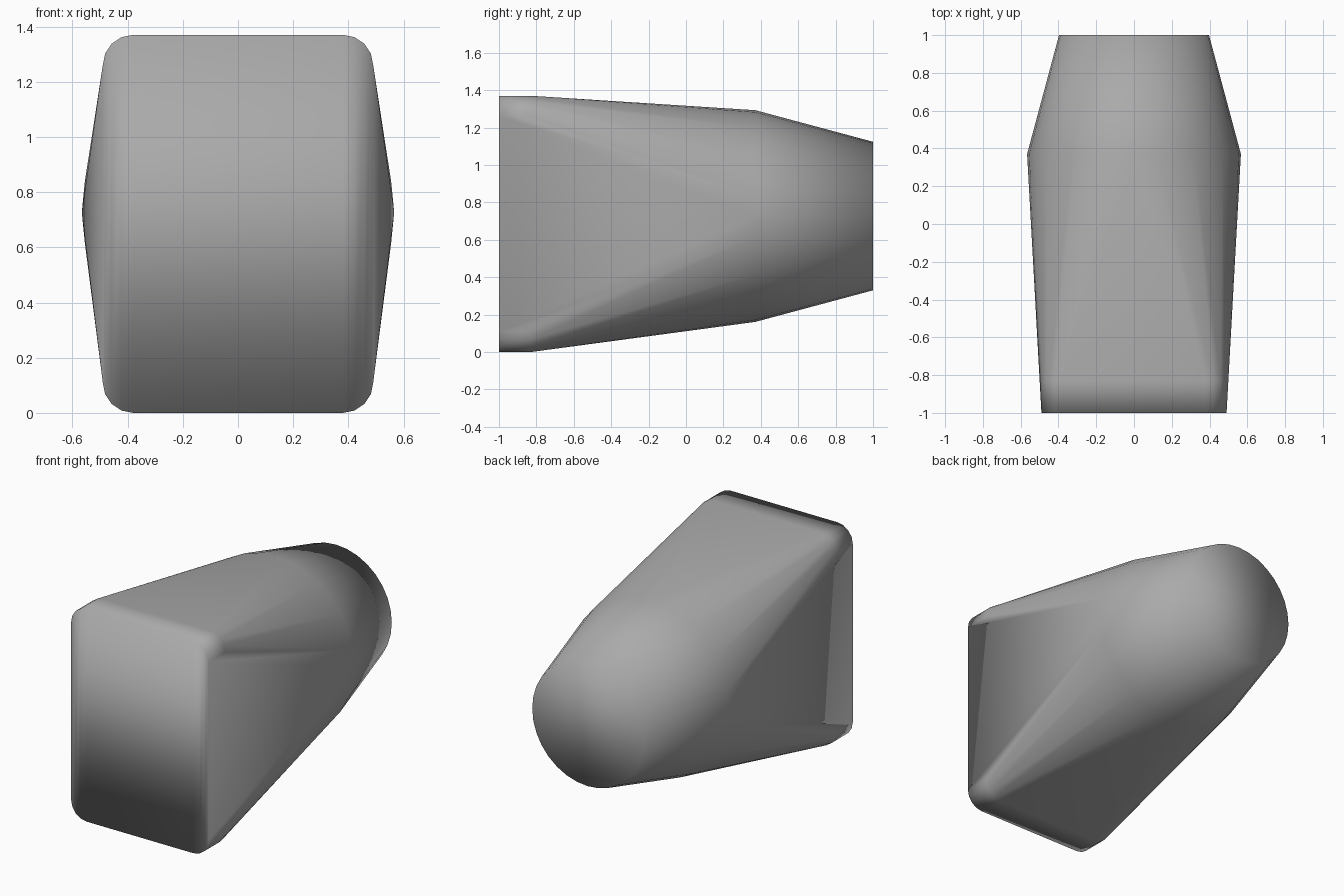
import bpy, bmesh
from math import sin, cos, tau, pi

if "Cube" in bpy.data.objects:
    bpy.data.objects.remove(bpy.data.objects["Cube"])

MID = 0.727  # height of the round rear sections


def circle(y, r, n=32):
    return [(r * cos(tau * i / n), y, MID + r * sin(tau * i / n)) for i in range(n)]


def rounded_rect(y, hw, z0, z1, r=0.11, seg=4):
    pts = []
    corners = [(hw - r, z1 - r), (r - hw, z1 - r), (r - hw, z0 + r), (hw - r, z0 + r)]
    for q, (cx, cz) in enumerate(corners):
        for i in range(seg + 1):
            a = (q + i / seg) * pi / 2
            pts.append((cx + r * cos(a), y, cz + r * sin(a)))
    return pts


# Square front slab flowing into a tapering round rear, skinned as one hull
sections = (rounded_rect(-1.0, 0.49, 0.0, 1.37)
            + rounded_rect(-0.83, 0.49, 0.0, 1.37)
            + circle(0.37, 0.566)
            + circle(1.0, 0.397))
bm = bmesh.new()
for p in sections:
    bm.verts.new(p)
bmesh.ops.convex_hull(bm, input=bm.verts[:])
bmesh.ops.delete(bm, geom=[v for v in bm.verts if not v.link_faces], context='VERTS')

# Front panel: replace the triangles with upright strips
old = [f for f in bm.faces if all(v.co.y < -0.999 for v in f.verts)]
bmesh.ops.delete(bm, geom=old, context='FACES')
front = [v for v in bm.verts if v.co.y < -0.999]
top = sorted((v for v in front if v.co.z > 0.7), key=lambda v: v.co.x)
bottom = sorted((v for v in front if v.co.z < 0.7), key=lambda v: v.co.x)
for i in range(len(top) - 1):
    bm.faces.new((bottom[i], bottom[i + 1], top[i + 1], top[i]))

bmesh.ops.recalc_face_normals(bm, faces=bm.faces[:])
for f in bm.faces:
    f.smooth = True

mesh = bpy.data.meshes.new("tapered_body")
bm.to_mesh(mesh)
bm.free()
body = bpy.data.objects.new("tapered_body", mesh)
bpy.context.collection.objects.link(body)

# Dark grey finish
grey = bpy.data.materials.new("dark_grey")
grey.diffuse_color = (0.4, 0.4, 0.4, 1)
grey.use_nodes = True
grey.node_tree.nodes["Principled BSDF"].inputs["Base Color"].default_value = grey.diffuse_color
mesh.materials.append(grey)
